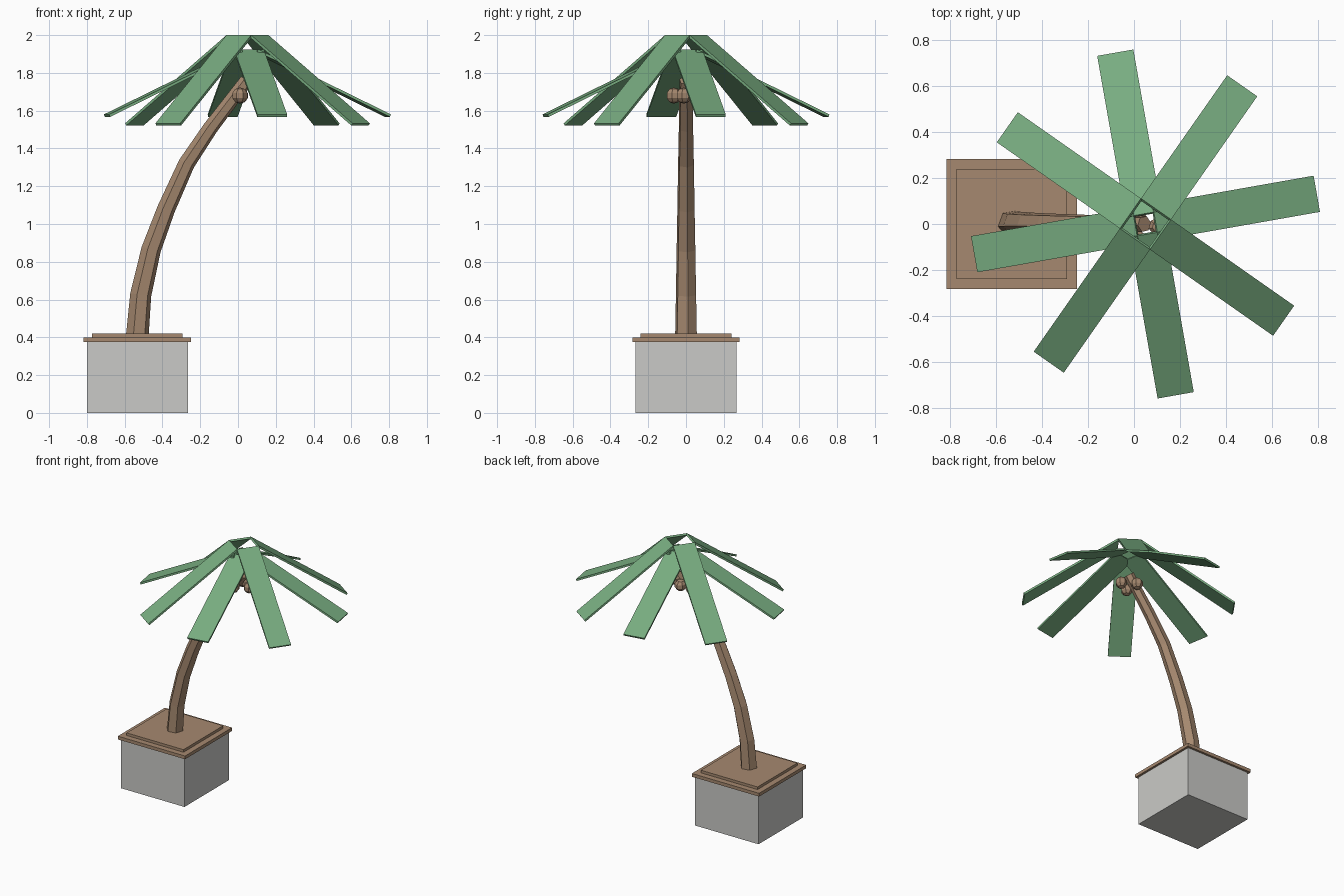
import bpy, bmesh, math
from mathutils import Vector, Matrix

cube = bpy.data.objects.get("Cube")
if cube:
    bpy.data.objects.remove(cube, do_unlink=True)


def material(name, rgb):
    m = bpy.data.materials.new(name)
    m.use_nodes = True
    m.diffuse_color = (*rgb, 1)
    m.node_tree.nodes["Principled BSDF"].inputs["Base Color"].default_value = (*rgb, 1)
    return m


BROWN = material("brown", (0.38, 0.25, 0.16))
GREEN = material("leaf green", (0.19, 0.42, 0.22))
GREY = material("stone grey", (0.59, 0.59, 0.57))


def finish(name, bm, mat):
    bmesh.ops.recalc_face_normals(bm, faces=bm.faces[:])
    mesh = bpy.data.meshes.new(name)
    bm.to_mesh(mesh)
    bm.free()
    mesh.materials.append(mat)
    obj = bpy.data.objects.new(name, mesh)
    bpy.context.scene.collection.objects.link(obj)
    return obj


def box(name, size, matrix, mat):
    bm = bmesh.new()
    bmesh.ops.create_cube(bm, size=1, matrix=matrix @ Matrix.Diagonal((*size, 1)))
    return finish(name, bm, mat)


# Planter: stone block, rim and soil plate
POT_X = -0.533
for name, width, low, high, mat in (("planter", 0.535, 0, 0.375, GREY),
                                    ("planter_rim", 0.568, 0.375, 0.4, BROWN),
                                    ("soil", 0.48, 0.4, 0.42, BROWN)):
    box(name, (width, width, high - low),
        Matrix.Translation((POT_X, 0, (low + high) / 2)), mat)

# Trunk: tapered six-sided rings square to a leaning path
path = [Vector((x, 0, z)) for x, z in ((-0.533, 0.41), (-0.515, 0.625), (-0.46, 0.865),
                                       (-0.38, 1.08), (-0.272, 1.32), (-0.145, 1.51),
                                       (0.045, 1.76))]
SIDES = 6
bm = bmesh.new()
rings = []
for i, p in enumerate(path):
    t = i / (len(path) - 1)
    radius = 0.061 - 0.025 * t
    along = (path[min(i + 1, len(path) - 1)] - path[max(i - 1, 0)]).normalized()
    if i == 0:
        along = Vector((0, 0, 1))
    side = Vector((0, 1, 0))
    out = side.cross(along)
    angles = [math.radians(10) + math.tau * k / SIDES for k in range(SIDES)]
    rings.append([bm.verts.new(p + radius * (math.cos(a) * out + math.sin(a) * side))
                  for a in angles])
for a, b in zip(rings, rings[1:]):
    for k in range(SIDES):
        n = (k + 1) % SIDES
        bm.faces.new((a[k], a[n], b[n], b[k]))
bm.faces.new(rings[0])
bm.faces.new(rings[-1])
finish("trunk", bm, BROWN)

# Coconuts clustered round the trunk top
for i, (x, y) in enumerate(((0.01, -0.065), (0.105, -0.012), (0.012, 0.048))):
    bm = bmesh.new()
    bmesh.ops.create_uvsphere(bm, u_segments=7, v_segments=5, radius=0.043,
                              matrix=Matrix.Translation((x, y, 1.68)))
    finish(f"coconut_{i + 1}", bm, BROWN)

# Leaves: two crossed sets of four sloping flat planks
CROWN = Matrix.Translation((0.05, 0, 0))
THICK = 0.014


def leaf(name, angle, r0, z0, r1, z1):
    run, drop = r1 - r0, z0 - z1
    length = math.hypot(run, drop)
    place = (CROWN @ Matrix.Rotation(math.radians(angle), 4, "Z")
             @ Matrix.Translation((r0, 0, z0))
             @ Matrix.Rotation(math.atan2(drop, run), 4, "Y")
             @ Matrix.Translation((length / 2, 0, -THICK / 2)))
    box(name, (length, 0.16, THICK), place, GREEN)


for k in range(4):
    leaf(f"upper_leaf_{k + 1}", 55 + 90 * k, 0.08, 2.0, 0.735, 1.533)
    leaf(f"lower_leaf_{k + 1}", 10 + 90 * k, 0.045, 1.925, 0.758, 1.58)
